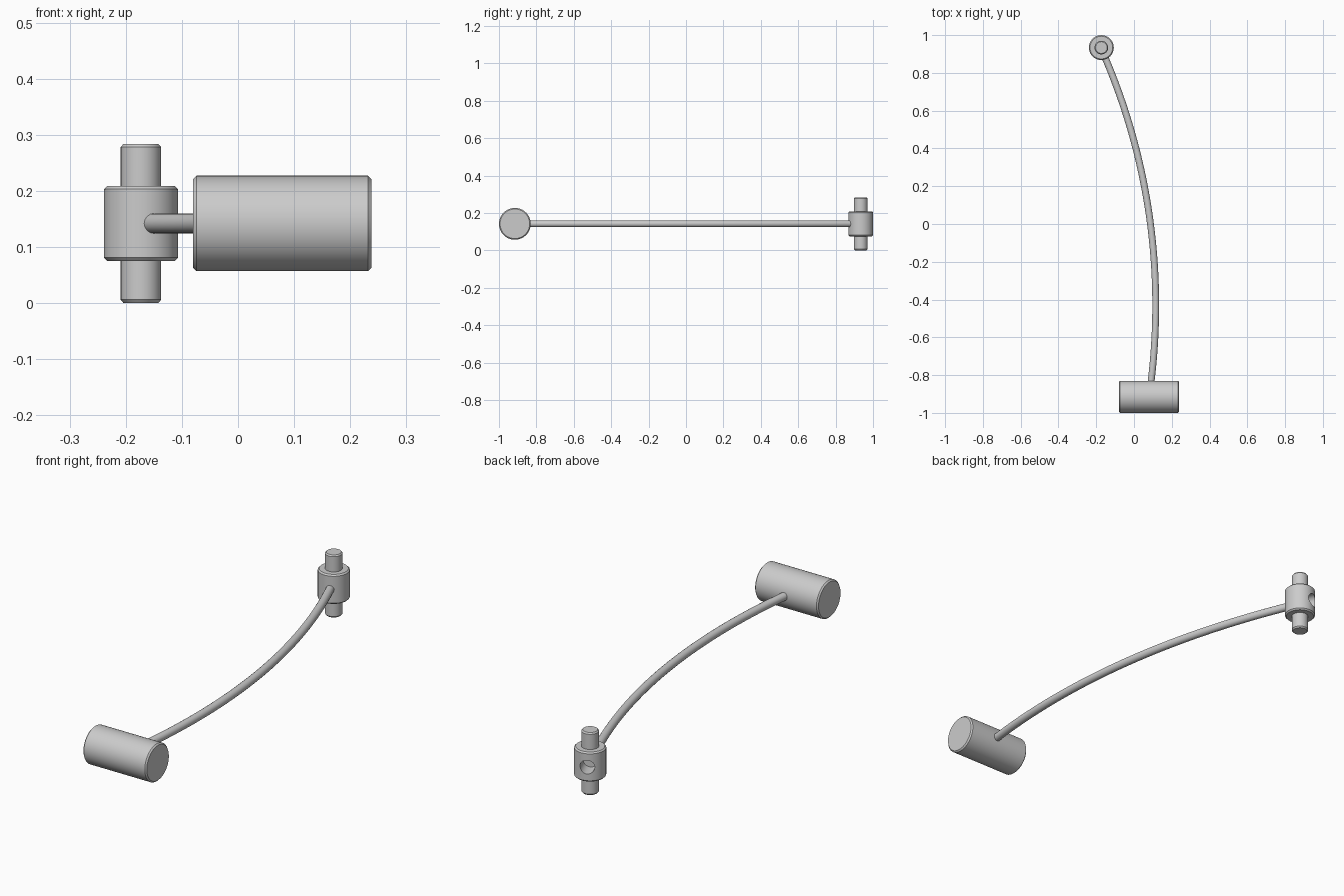
import bpy, bmesh, math
from mathutils import Matrix, Vector

if "Cube" in bpy.data.objects:
    bpy.data.objects.remove(bpy.data.objects["Cube"])

Z = 0.142                       # height of the common centre plane
ROD_R = 0.018
PIN = Vector((-0.173, 0.934, 0))
ARC_Y, ARC_R, ARC_X = -0.43, 3.34, 0.115   # rod arc: apex y, radius, apex x


def finish(obj):
    bpy.ops.object.select_all(action='DESELECT')
    bpy.context.view_layer.objects.active = obj
    obj.select_set(True)
    bpy.ops.object.shade_smooth_by_angle(angle=math.radians(30))


def lathe(name, profile, matrix, sides=64):
    """Solid of revolution about local z from (radius, z) points."""
    bm = bmesh.new()
    rings = [[bm.verts.new((r * math.cos(2 * math.pi * i / sides),
                            r * math.sin(2 * math.pi * i / sides), z))
              for i in range(sides)] for r, z in profile]
    for a, b in zip(rings, rings[1:]):
        for i in range(sides):
            j = (i + 1) % sides
            bm.faces.new((a[i], a[j], b[j], b[i]))
    bm.faces.new(rings[0][::-1])
    bm.faces.new(rings[-1])
    bmesh.ops.recalc_face_normals(bm, faces=bm.faces)
    mesh = bpy.data.meshes.new(name)
    bm.to_mesh(mesh)
    bm.free()
    obj = bpy.data.objects.new(name, mesh)
    obj.matrix_world = matrix
    bpy.context.collection.objects.link(obj)
    return obj


# Large cross barrel at the front, axis along x
c, r, h = 0.006, 0.085, 0.159
barrel = lathe("cross_barrel", [(r - c, -h), (r, c - h), (r, h - c), (r - c, h)],
               Matrix.Translation((0.079, -0.915, Z)) @ Matrix.Rotation(math.pi / 2, 4, 'Y'))
finish(barrel)

# Upright pivot: chamfered collar with a thinner pin above and below
half = [(0.036, 0.067), (0.036, 0.136), (0.031, 0.142)]
collar = [(0.060, -0.067), (0.066, -0.061), (0.066, 0.061), (0.060, 0.067)]
profile = [(a, -b) for a, b in reversed(half)] + collar + half
pivot = lathe("pivot_collar", profile, Matrix.Translation((PIN.x, PIN.y, Z)))

# Blind hole in the far side of the collar, in line with the rod end
out = Vector((-0.40, 0.917, 0)).normalized()
cutter = lathe("hole_cutter", [(0.031, -0.005), (0.031, 0.1)],
               Matrix.Translation((PIN.x, PIN.y, Z)) @ out.to_track_quat('Z', 'Y').to_matrix().to_4x4(), 48)
cutter.hide_render = True
mod = pivot.modifiers.new("hole", 'BOOLEAN')
mod.operation, mod.object, mod.solver = 'DIFFERENCE', cutter, 'EXACT'
bpy.context.view_layer.objects.active = pivot
bpy.ops.object.modifier_apply(modifier="hole")
bpy.data.objects.remove(cutter)
finish(pivot)

# Slender rod following a shallow arc between the two ends
curve = bpy.data.curves.new("curved_rod", 'CURVE')
curve.dimensions = '3D'
curve.bevel_depth, curve.bevel_resolution, curve.use_fill_caps = ROD_R, 6, True
N = 48
spline = curve.splines.new('POLY')
spline.points.add(N)
a0 = math.asin((-0.86 - ARC_Y) / ARC_R)
a1 = math.asin((0.89 - ARC_Y) / ARC_R)
for i, p in enumerate(spline.points):
    a = a0 + (a1 - a0) * i / N
    p.co = (ARC_X - ARC_R * (1 - math.cos(a)), ARC_Y + ARC_R * math.sin(a), Z, 1)
rod = bpy.data.objects.new("curved_rod", curve)
bpy.context.collection.objects.link(rod)
bpy.ops.object.select_all(action='DESELECT')
bpy.context.view_layer.objects.active = rod
rod.select_set(True)
bpy.ops.object.convert(target='MESH')
finish(bpy.context.view_layer.objects.active)
